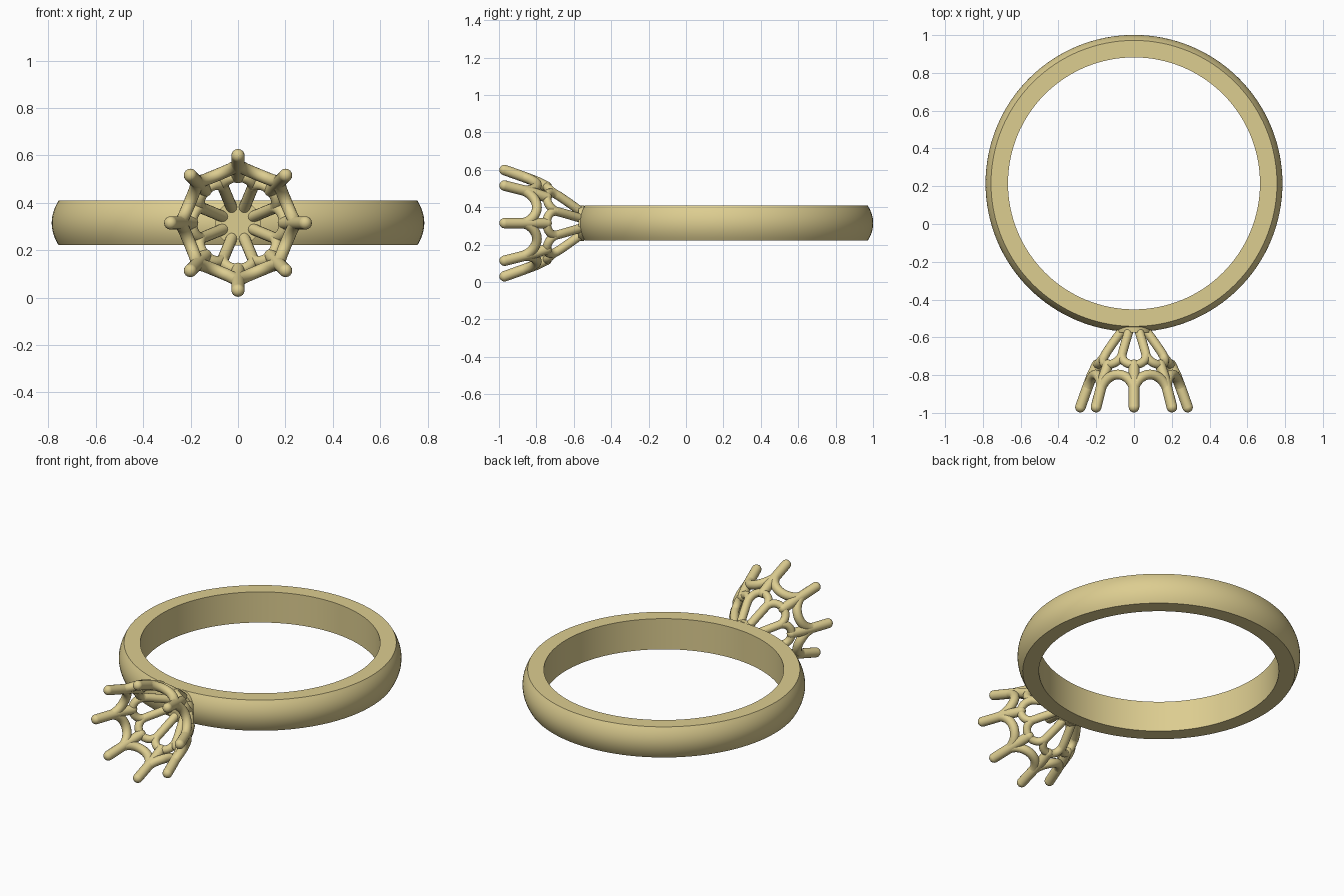
import bpy, bmesh, math
from mathutils import Matrix, Vector

if "Cube" in bpy.data.objects:
    bpy.data.objects.remove(bpy.data.objects["Cube"])

CZ, BY = 0.315, 0.215      # ring height and band centre
WIRE = 0.028
gold = bpy.data.materials.new("gold")
gold.diffuse_color = (0.72, 0.61, 0.28, 1)
gold.use_nodes = True
gold.node_tree.nodes["Principled BSDF"].inputs["Base Color"].default_value = gold.diffuse_color


def finish(bm, name):
    bmesh.ops.recalc_face_normals(bm, faces=bm.faces)
    me = bpy.data.meshes.new(name)
    bm.to_mesh(me)
    bm.free()
    ob = bpy.data.objects.new(name, me)
    bpy.context.collection.objects.link(ob)
    me.materials.append(gold)
    bpy.ops.object.select_all(action='DESELECT')
    ob.select_set(True)
    bpy.context.view_layer.objects.active = ob
    bpy.ops.object.shade_smooth_by_angle(angle=math.radians(35))
    return ob


# Band: flat inside and sides, domed outside
prof = [(0.667, -0.094), (0.667, 0.094)]
for i in range(13):
    t = 1 - i / 6
    prof.append((0.757 + 0.029 * (1 - t * t), 0.094 * t))
bm = bmesh.new()
N = 128
rings = []
for k in range(N):
    a = 2 * math.pi * k / N
    rings.append([bm.verts.new((r * math.cos(a), BY + r * math.sin(a), CZ + z)) for r, z in prof])
for k in range(N):
    p, q = rings[k], rings[(k + 1) % N]
    for j in range(len(prof)):
        m = (j + 1) % len(prof)
        bm.faces.new((p[j], q[j], q[m], p[m]))
finish(bm, "band")

# Small disc where the setting meets the band
bm = bmesh.new()
bmesh.ops.create_cone(bm, cap_ends=True, segments=48, radius1=0.095, radius2=0.095, depth=0.03,
                      matrix=Matrix.Translation((0, -0.56, CZ)) @ Matrix.Rotation(math.pi / 2, 4, 'X'))
finish(bm, "setting_base")

# Cup outline: (y, radius) pairs, interpolated smoothly
CUP = [(-0.56, 0.066), (-0.62, 0.113), (-0.68, 0.158), (-0.74, 0.193),
       (-0.80, 0.222), (-0.88, 0.252), (-0.97, 0.284)]


def on_cup(deg, y):
    for (y0, r0), (y1, r1) in zip(CUP, CUP[1:]):
        if y >= y1:
            break
    r = r0 + (r1 - r0) * (y - y0) / (y1 - y0)
    a = math.radians(deg)
    return Vector((r * math.sin(a), y, CZ + r * math.cos(a)))


def tube(bm, pts, rad, sides=16):
    rows = []
    for i, p in enumerate(pts):
        d = (pts[min(i + 1, len(pts) - 1)] - pts[max(i - 1, 0)]).normalized()
        out = Vector((p.x, 0, p.z - CZ))
        u = (out - d * out.dot(d)).normalized()
        v = d.cross(u)
        rows.append([bm.verts.new(p + rad * (u * math.cos(2 * math.pi * s / sides)
                                             + v * math.sin(2 * math.pi * s / sides)))
                     for s in range(sides)])
    for a, b in zip(rows, rows[1:]):
        for s in range(sides):
            t = (s + 1) % sides
            bm.faces.new((a[s], a[t], b[t], b[s]))
    for end in (pts[0], pts[-1]):
        bmesh.ops.create_uvsphere(bm, u_segments=16, v_segments=8, radius=rad,
                                  matrix=Matrix.Translation(end))


# Eight-fold wire basket
parts = {n: bmesh.new() for n in ("prongs", "prong_arches", "lower_scallops", "base_struts")}
for k in range(8):
    a = 45 * k
    tube(parts["prongs"], [on_cup(a, -0.745 - 0.225 * i / 12) for i in range(13)], WIRE)
    arc = [math.pi * i / 16 for i in range(17)]
    tube(parts["prong_arches"],
         [on_cup(a + 22.5 - 22.5 * math.cos(t), -0.885 + 0.088 * math.sin(t)) for t in arc], 0.026)
    tube(parts["lower_scallops"],
         [on_cup(a - 22.5 * math.cos(t), -0.685 - 0.06 * math.sin(t)) for t in arc], 0.023)
    tube(parts["base_struts"],
         [on_cup(a + 22.5, -0.565 - 0.13 * i / 6) for i in range(7)], 0.024)
for name, bm in parts.items():
    finish(bm, name)
